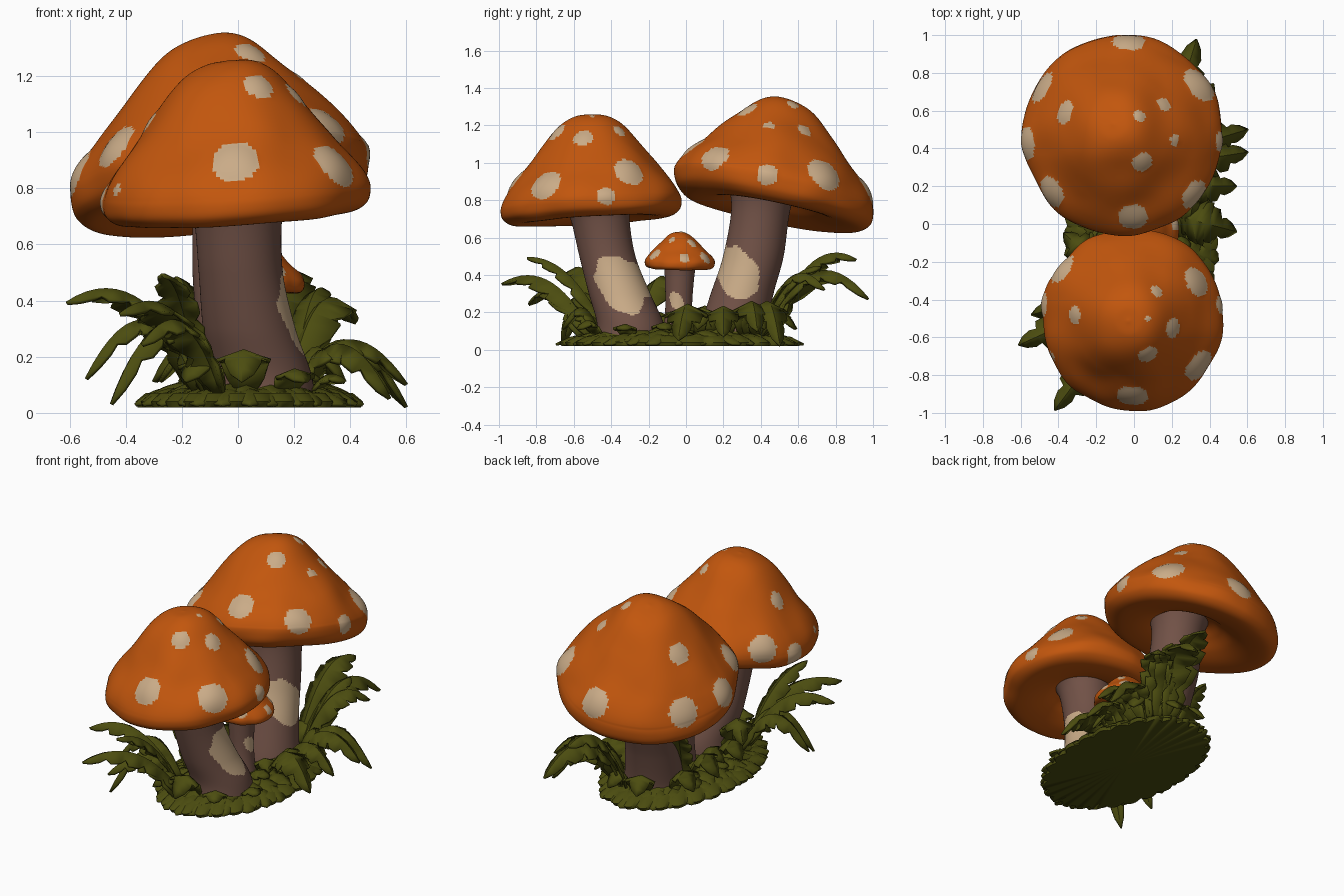
import bpy, bmesh, math, random
from mathutils import Vector, noise

if "Cube" in bpy.data.objects:
    bpy.data.objects.remove(bpy.data.objects["Cube"])

random.seed(4)


def material(name, rgb):
    m = bpy.data.materials.new(name)
    m.diffuse_color = (*rgb, 1)
    m.use_nodes = True
    m.node_tree.nodes["Principled BSDF"].inputs["Base Color"].default_value = m.diffuse_color
    return m


ORANGE = material("cap orange", (0.54, 0.093, 0.004))
CREAM = material("spot cream", (0.59, 0.41, 0.245))
BROWN = material("stem brown", (0.165, 0.083, 0.062))
GREEN = material("leaf olive", (0.072, 0.074, 0.005))


def sample(pts, n):
    """Smooth curve through the points."""
    p = [Vector(q) for q in pts]
    p = [2 * p[0] - p[1]] + p + [2 * p[-1] - p[-2]]
    out = []
    for i in range(n + 1):
        u = i / n * (len(p) - 3)
        k = min(int(u), len(p) - 4)
        t = u - k
        a, b, c, d = p[k:k + 4]
        out.append(0.5 * (2 * b + (c - a) * t + (2 * a - 5 * b + 4 * c - d) * t * t
                          + (3 * b - a - 3 * c + d) * t ** 3))
    return out


def finish(bm, name, mats, angle=60):
    bmesh.ops.remove_doubles(bm, verts=bm.verts, dist=1e-5)
    me = bpy.data.meshes.new(name)
    bm.to_mesh(me)
    bm.free()
    for m in mats:
        me.materials.append(m)
    ob = bpy.data.objects.new(name, me)
    bpy.context.collection.objects.link(ob)
    bpy.context.view_layer.objects.active = ob
    ob.select_set(True)
    bpy.ops.object.shade_smooth_by_angle(angle=math.radians(angle))
    ob.select_set(False)
    return ob


def skin(bm, rings):
    """Quads between closed rings of vertices."""
    n = len(rings[0])
    for a, b in zip(rings, rings[1:]):
        for j in range(n):
            k = (j + 1) % n
            bm.faces.new((a[j], b[j], b[k], a[k]))


# relative radius, relative height above the rim (from crown to underside)
CAP = [(0, 1), (.17, .97), (.33, .87), (.53, .65), (.74, .39), (.9, .19), (.98, .05), (1, -.06),
       (.97, -.17), (.86, -.24), (.66, -.23), (.48, -.17), (.34, -.08), (.2, 0), (0, 0)]


def cap(name, centre, r, h, slope, lean, under, spots, lump=.035, n=190, rows=120):
    bm = bmesh.new()
    rings = []
    for q in sample([(a, b, 0) for a, b in CAP], rows):
        ring = []
        for j in range(n):
            a = 2 * math.pi * j / n
            up = max(q.y, 0) if q.x < .99 else 0
            x, y = max(q.x, 0) * r * math.cos(a), max(q.x, 0) * r * math.sin(a)
            z = q.y * h * (under if q.y < 0 else 1) + slope[0] * x + slope[1] * y
            v = Vector((x + lean[0] * up, y + lean[1] * up, z))
            v *= 1 + lump * noise.noise(v * 2.4 / r + Vector(centre))
            ring.append(bm.verts.new(v + Vector(centre)))
        rings.append(ring)
    skin(bm, rings)
    bmesh.ops.remove_doubles(bm, verts=bm.verts, dist=1e-5)
    bmesh.ops.recalc_face_normals(bm, faces=bm.faces)
    bm.normal_update()
    # spots: face patches around the nearest upper surface point, slightly raised
    upper = [v for v in bm.verts if v.normal.z > 0.05]
    spots3 = []
    for sx, sy, sr in spots:
        c = min(upper, key=lambda v: (v.co.x - sx) ** 2 + (v.co.y - sy) ** 2)
        spots3.append((c.co.copy(), c.normal.copy(), sr))
    for f in bm.faces:
        c = f.calc_center_median()
        f.material_index = int(any((c - s).length < sr and f.normal.dot(nn) > 0.2 for s, nn, sr in spots3))
    for v in bm.verts:
        for s, nn, sr in spots3:
            d = (v.co - s).length / sr
            if d < 1.05 and v.normal.dot(nn) > 0.2:
                v.co += nn * 0.13 * sr * max(0, 1 - d * d)
                break
    return finish(bm, name, [ORANGE, CREAM])


def stem(name, path, patch, n=90, rows=100):
    """path: x, y, z, radius; patch: y, z, half width, half height on the +x side."""
    bm = bmesh.new()
    rings = []
    for q in sample(path, rows):
        rings.append([bm.verts.new((q[0] + q[3] * math.cos(a), q[1] + q[3] * math.sin(a), q[2]))
                      for a in (2 * math.pi * j / n for j in range(n))])
    skin(bm, rings)
    bm.faces.new(rings[0])
    bm.faces.new(rings[-1])
    bmesh.ops.recalc_face_normals(bm, faces=bm.faces)
    py, pz, pw, ph = patch
    for f in bm.faces:
        c = f.calc_center_median()
        d = math.hypot((c.y - py + (c.z - pz) * 0.3) / pw, (c.z - pz) / ph)
        d += 0.2 * noise.noise(c * 12)
        f.material_index = int(f.normal.x > 0.1 and d < 1)
    return finish(bm, name, [BROWN, CREAM])


# large front mushroom
cap("front_cap", (-.01, -.505, .79), .48, .475, (.06, .06), (-.02, -.01), .85, [
    (-.38, -.23, .085), (-.31, -.48, .052), (-.49, -.42, .07), (.33, -.3, .085), (.12, -.35, .035),
    (.07, -.5, .016), (.21, -.55, .052), (.07, -.69, .055), (.35, -.75, .09), (-.01, -.91, .085),
    (.46, -.43, .05), (-.43, -.7, .025)])
stem("front_stem", [(.09, -.29, .03, .19), (.08, -.3, .15, .178), (.04, -.355, .3, .165),
                    (.01, -.42, .5, .15), (0, -.46, .7, .158), (0, -.48, .8, .19)], (-.345, .35, .14, .15))

# large back mushroom, cap tilted
cap("back_cap", (-.06, .47, .865), .53, .475, (.14, -.20), (-.05, .06), 1.12, [
    (-.49, .72, .09), (-.02, .97, .09), (.35, .75, .1), (-.37, .59, .065), (.03, .57, .034),
    (.16, .63, .042), (.22, .44, .03), (.04, .33, .058), (-.01, .04, .08), (.32, .15, .08),
    (-.44, .17, .09), (-.57, .42, .09), (.46, .43, .06)])
stem("back_stem", [(.05, .25, .03, .19), (.04, .255, .12, .18), (.02, .3, .3, .168),
                   (0, .36, .5, .162), (-.01, .4, .75, .158), (-.02, .42, .92, .2)], (.26, .42, .12, .145))

# small middle mushroom
cap("small_cap", (.05, -.033, .475), .187, .155, (-.05, -.02), (0, 0), 1.1, [
    (.14, -.165, .035), (.22, -.01, .03), (.13, .03, .026), (.12, -.08, .02), (.16, .1, .035),
    (-.07, -.1, .035), (-.04, .06, .03), (.05, -.02, .02)], .04, 90, 60)
stem("small_stem", [(.06, -.045, .03, .09), (.055, -.04, .2, .072), (.05, -.035, .38, .078),
                    (.05, -.03, .48, .09)], (-.05, .26, .035, .05), 60, 60)


def leaf(bm, base, tip, lift, w, lobes=4, cut=.45, fold=.25, floor=.02):
    """Arched leaf with saw-toothed edges, from base to tip."""
    b, t = Vector(base), Vector(tip)
    ctrl = (b + t) / 2 + Vector((0, 0, lift))
    ctrl.xy = b.xy.lerp(t.xy, .45)
    d = Vector((t.x - b.x, t.y - b.y, 0)).normalized()
    side = Vector((-d.y, d.x, 0))
    rows = []
    n = lobes * 3
    for i in range(n + 1):
        u = i / n
        p = b * (1 - u) ** 2 + ctrl * 2 * u * (1 - u) + t * u * u
        tang = ((ctrl - b) * (1 - u) + (t - ctrl) * u).normalized()
        up = side.cross(tang) * -1
        shape = max(.02, math.sin(math.pi * min(1, .08 + .92 * u ** .95)) ** .7)
        tooth = (1 - cut, 1 - cut * .2, 1)[i % 3]
        hw = w * shape * tooth
        row = []
        for k in (-1, 0, 1):
            fwd = tang * (w * .3 * shape if i % 3 == 2 else 0) * abs(k)
            c = p + side * k * hw + fwd - up * abs(k) * fold * hw
            c.z = max(c.z, floor)
            row.append(bm.verts.new(c))
        rows.append(row)
    for r, s in zip(rows, rows[1:]):
        for k in (0, 1):
            bm.faces.new((r[k], r[k + 1], s[k + 1], s[k]))


def leaf_object(bm, name, thick):
    bmesh.ops.recalc_face_normals(bm, faces=bm.faces)
    ob = finish(bm, name, [GREEN], 50)
    mod = ob.modifiers.new("thickness", "SOLIDIFY")
    mod.thickness, mod.offset = thick, 0


# tall fern leaves: base xy, tip xyz, lift, half width
bm = bmesh.new()
for bx, by, x, y, z, lift, w in [
        (-.12, -.42, -.61, -.64, .39, .34, .10), (-.06, -.5, -.42, -.985, .35, .30, .10),
        (-.14, -.42, -.27, -.85, .49, .22, .075), (-.1, -.45, -.45, -.66, .03, .5, .09),
        (-.14, -.36, -.54, -.48, .12, .46, .09), (-.06, -.55, -.34, -.84, .24, .32, .09),
        (-.14, -.25, -.37, -.05, .28, .40, .10), (-.12, .2, -.22, .42, .48, .2, .08),
        (.16, .42, .33, .975, .27, .48, .12), (.12, .45, .2, .91, .48, .36, .11),
        (.2, .38, .60, .5, .02, .42, .105), (.2, .32, .60, .38, .10, .34, .105),
        (.2, .2, .54, .2, .07, .32, .10), (.2, .05, .54, -.04, .05, .36, .12),
        (.18, .4, .42, .74, .32, .38, .10), (.2, .4, .30, .72, .44, .2, .10)]:
    leaf(bm, (bx, by, .07), (x, y, z), lift, w, 5, .4, .5, floor=0.006)
leaf_object(bm, "fern_leaves", .014)

# ground mound with a scalloped rim, flat underneath
CX, CY, RX, RY = .04, -.03, .385, .615
bm = bmesh.new()
rings = []
for s, z in ((0, .02), (1, .02), (1.02, .04), (.93, .07), (.6, .085), (0, .09)):
    ring = []
    for j in range(168):
        a = 2 * math.pi * j / 168
        k = s * (.97 + .07 * abs(math.sin(14 * a))) if s > .9 else s
        ring.append(bm.verts.new((CX + RX * k * math.cos(a), CY + RY * k * math.sin(a), z)))
    rings.append(ring)
skin(bm, rings)
bmesh.ops.recalc_face_normals(bm, faces=bm.faces)
finish(bm, "ground_mound", [GREEN])

# low leaves overlapping round the mound
bm = bmesh.new()
for count, inner, outer, z0, z1, w in ((28, .68, 1.07, .075, .028, .075), (20, .45, .93, .09, .06, .08),
                                       (13, .3, .72, .09, .09, .08)):
    for i in range(count):
        a = 2 * math.pi * (i + random.uniform(-.25, .25)) / count
        o = outer + random.uniform(-.05, .02)
        leaf(bm, (CX + RX * inner * math.cos(a), CY + RY * inner * math.sin(a), z0),
             (CX + RX * o * math.cos(a), CY + RY * o * math.sin(a), z1),
             .05, w * random.uniform(.85, 1.15), 3, .12, .3)
leaf_object(bm, "ground_leaves", .012)

# broad short leaves standing round the stems: base xy, direction, length, lift
bm = bmesh.new()
for x, y, a, size, lift in [
        (.03, -.46, -95, .2, .26), (-.07, -.46, -130, .18, .2), (.16, -.45, -60, .15, .12),
        (.26, -.3, -20, .13, .08), (.16, -.13, 10, .14, .1), (-.1, -.2, 170, .18, .24),
        (-.1, .1, 180, .2, .28), (-.12, .3, 165, .18, .24), (0, .42, 110, .18, .22),
        (.2, .33, 30, .18, .28), (.22, .12, -20, .17, .26), (.15, .03, -40, .14, .16),
        (-.05, -.06, 190, .16, .2), (.1, .43, 75, .16, .2)]:
    d = Vector((math.cos(math.radians(a)), math.sin(math.radians(a)), 0))
    leaf(bm, (x, y, .07), (x + d.x * size, y + d.y * size, .11), lift, size * .5, 3, .25, .35)
leaf_object(bm, "stem_leaves", .014)
